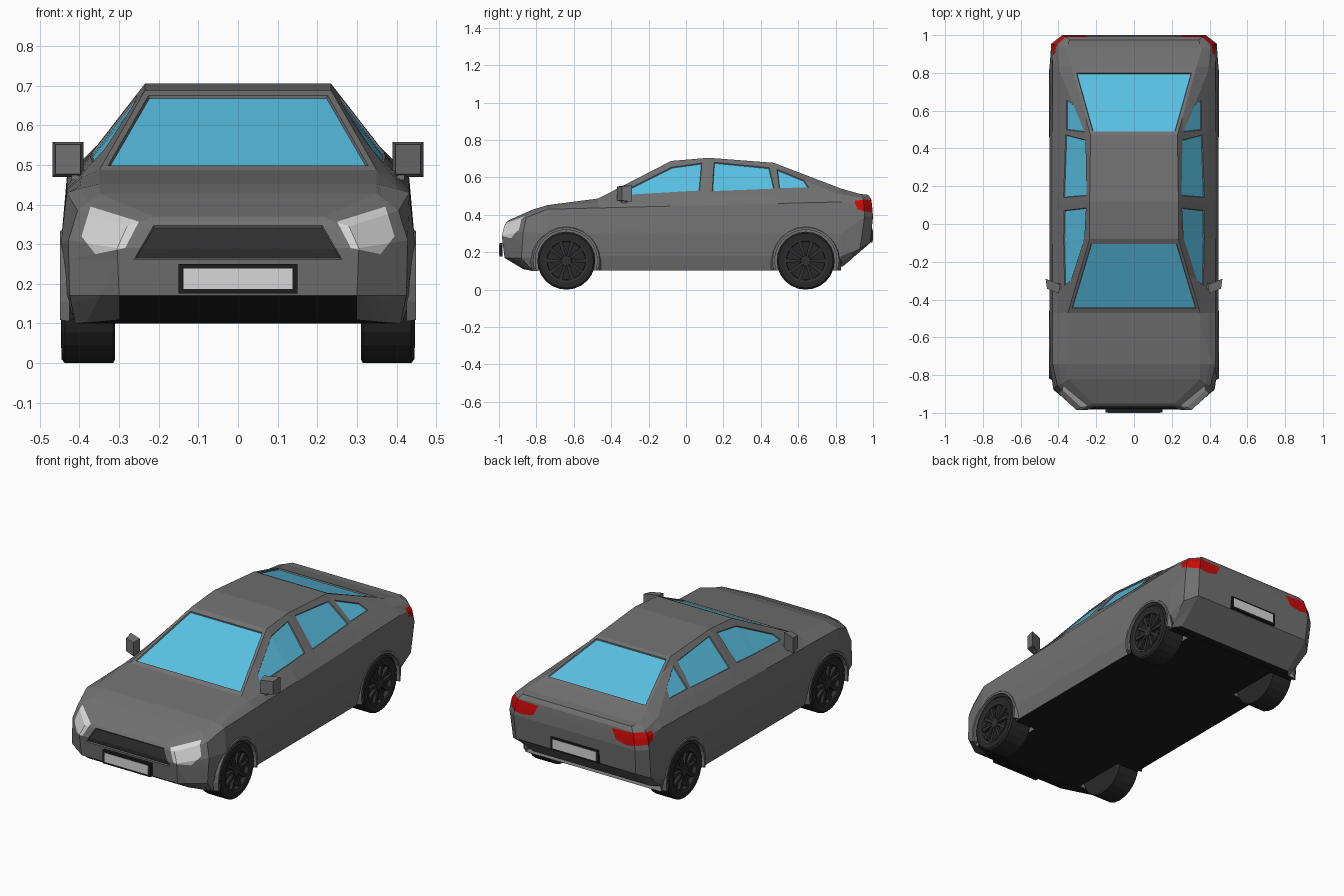
import bpy, bmesh, math
from mathutils import Vector, Matrix

if "Cube" in bpy.data.objects:
    bpy.data.objects.remove(bpy.data.objects["Cube"])


def material(name, r, g, b):
    m = bpy.data.materials.new(name)
    m.diffuse_color = (r, g, b, 1)
    m.use_nodes = True
    m.node_tree.nodes["Principled BSDF"].inputs["Base Color"].default_value = m.diffuse_color
    return m


GREY = material("grey paint", .165, .165, .165)
BLACK = material("black trim", .012, .012, .012)
GLASS = material("blue glass", .10, .53, .77)
WHITE = material("white lamp", .68, .68, .68)
RED = material("red lamp", .60, .003, .003)
GRILLE = material("dark grille", .03, .03, .03)
TYRE = material("tyre rubber", .021, .021, .021)
ALL = [GREY, BLACK, GLASS, WHITE, RED, GRILLE, TYRE]


def make(name, bm, mats):
    bmesh.ops.recalc_face_normals(bm, faces=bm.faces)
    me = bpy.data.meshes.new(name)
    bm.to_mesh(me)
    bm.free()
    for m in mats:
        me.materials.append(m)
    ob = bpy.data.objects.new(name, me)
    bpy.context.collection.objects.link(ob)
    return ob


def box(bm, x0, x1, y0, y1, z0, z1):
    m = Matrix.Translation(((x0 + x1) / 2, (y0 + y1) / 2, (z0 + z1) / 2)) @ \
        Matrix.Diagonal((abs(x1 - x0), y1 - y0, z1 - z0, 1))
    return bmesh.ops.create_cube(bm, size=1, matrix=m)["verts"]


def loft(bm, rings, closed=False):
    """Join equal rings of points with quads; each ring is closed."""
    vs = [[bm.verts.new(p) for p in r] for r in rings]
    n = len(vs[0])
    pairs = list(zip(vs, vs[1:])) + ([(vs[-1], vs[0])] if closed else [])
    for a, b in pairs:
        for i in range(n):
            bm.faces.new((a[i], a[(i + 1) % n], b[(i + 1) % n], b[i]))
    return vs


def paint(bm, outline, axes, direction, mat, depth=0.0, limit=.3):
    """Cut a convex outline into the faces looking along direction, colour and recess it."""
    i, j = axes
    d = Vector(direction)
    cu = sum(p[0] for p in outline) / len(outline)
    cv = sum(p[1] for p in outline) / len(outline)
    bm.normal_update()
    faces = [f for f in bm.faces if f.normal.dot(d) > limit and f.material_index == 0]
    for a, b in zip(outline, outline[1:] + outline[:1]):
        co, no = Vector(), Vector()
        co[i], co[j] = a
        no[i], no[j] = b[1] - a[1], a[0] - b[0]
        if (cu - a[0]) * no[i] + (cv - a[1]) * no[j] > 0:
            no = -no
        no.normalize()
        geom = set(faces)
        for f in faces:
            geom.update(f.edges)
            geom.update(f.verts)
        res = bmesh.ops.bisect_plane(bm, geom=list(geom), dist=1e-5, plane_co=co, plane_no=no)
        faces = [f for f in res["geom"] if isinstance(f, bmesh.types.BMFace)
                 and (f.calc_center_median() - co).dot(no) < 0]
    if depth and faces:
        bm.normal_update()
        bmesh.ops.inset_region(bm, faces=faces, thickness=.003, depth=-depth,
                               use_boundary=True, use_even_offset=True)
    for f in faces:
        f.material_index = mat


# Body: half sections from sill to roof edge, lofted nose to tail
nose = [[(.30, -.87, .11), (.30, -.97, .17), (.305, -.985, .29),
         (.28, -.97, .345), (.235, -.96, .36), (.215, -.95, .37)],
        [(.41, -.82, .10), (.425, -.88, .17), (.428, -.87, .31),
         (.405, -.855, .385), (.38, -.845, .405), (.35, -.82, .428)]]
tail = [[(.41, .80, .12), (.432, .93, .22), (.438, .955, .39),
         (.425, .95, .46), (.405, .945, .49), (.36, .93, .512)],
        [(.37, .84, .125), (.375, .985, .25), (.38, 1.0, .39),
         (.37, .995, .45), (.36, .99, .485), (.34, .975, .507)]]
mid_y = [-.74, -.47, -.08, .12, .47, .83]
belt = [(.40, .44), (.395, .468), (.39, .50), (.39, .505), (.39, .51), (.395, .51)]
roof = [(.35, .452), (.35, .487), (.235, .688), (.235, .705), (.23, .678), (.33, .540)]
sections = list(nose)
for y, d, e in zip(mid_y, belt, roof):
    sections.append([(.425, y, .103), (.442, y, .18), (.447, y, .30),
                     (.432, y, .43 + (y + .74) * .025), (d[0], y, d[1]), (e[0], y, e[1])])
sections += tail
bm = bmesh.new()
rings = loft(bm, [s + [(-x, y, z) for x, y, z in reversed(s)] for s in sections])
for r in (rings[0], rings[-1]):
    for k in range(5):
        bm.faces.new((r[k], r[k + 1], r[10 - k], r[11 - k]))
bmesh.ops.recalc_face_normals(bm, faces=bm.faces)
bm.normal_update()
for f in bm.faces:
    if f.normal.z < -.85:
        f.material_index = 1

# Windscreen and rear window
for pts in ([(.328, -.447), (.226, -.105)], [(.305, .80), (.218, .49)]):
    paint(bm, pts + [(-x, y) for x, y in reversed(pts)], (0, 1), (0, 0, 1), 2, .007)
# Side windows, lamps
side_windows = [[(-.325, .507), (-.30, .543), (-.075, .655), (.085, .677), (.072, .53)],
                [(.14, .527), (.15, .681), (.445, .652), (.472, .54)],
                [(.498, .543), (.487, .643), (.63, .585), (.655, .547)]]
for s in (1, -1):
    for w in side_windows:
        paint(bm, w, (1, 2), (s, 0, 0), 2, .005)
    paint(bm, [(s * x, z) for x, z in [(.395, .32), (.372, .395), (.25, .357), (.285, .29), (.36, .275)]],
          (0, 2), (0, -1, 0), 3)
    paint(bm, [(s * x, z) for x, z in [(.44, .42), (.43, .482), (.23, .475), (.26, .42), (.32, .405)]],
          (0, 2), (0, 1, 0), 4)
    paint(bm, [(.90, .475), (.96, .482), (.96, .415), (.915, .432)], (1, 2), (s, 0, 0), 4, 0, .7)
# Grille
paint(bm, [(.213, .347), (.262, .262), (-.262, .262), (-.213, .347)], (0, 2), (0, -1, 0), 5, .006)
body = make("car_body", bm, ALL)

# Wheel wells cut from the body
bm = bmesh.new()
for s in (1, -1):
    for y in (-.64, .64):
        m = Matrix.Translation((s * .445, y, .155)) @ Matrix.Rotation(math.pi / 2, 4, 'Y')
        bmesh.ops.create_cone(bm, cap_ends=True, segments=24, radius1=.167, radius2=.167,
                              depth=.31, matrix=m)
cutter = make("wheel_well_cutter", bm, [GREY])
cutter.hide_render = True
mod = body.modifiers.new("wells", 'BOOLEAN')
mod.operation, mod.solver, mod.object = 'DIFFERENCE', 'EXACT', cutter
bpy.context.view_layer.objects.active = body
bpy.ops.object.modifier_apply(modifier=mod.name)
bpy.data.objects.remove(cutter)


def circle(x, r, n, s, y):
    return [(s * x, y + r * math.cos(2 * math.pi * k / n), .155 + r * math.sin(2 * math.pi * k / n))
            for k in range(n)]


# Wheels: tyre with dished face, rim ring, spokes and hub; plus arch lips
for s, side in ((1, "right"), (-1, "left")):
    for y, end in ((-.64, "front"), (.64, "rear")):
        bm = bmesh.new()
        prof = [(.31, .145), (.315, .155), (.437, .155), (.445, .146), (.445, .116), (.42, .112)]
        vs = loft(bm, [circle(x, r, 24, s, y) for x, r in prof])
        bm.faces.new(vs[0])
        bm.faces.new(vs[-1])
        make(f"{end}_{side}_tyre", bm, [TYRE])

        bm = bmesh.new()
        loft(bm, [circle(x, r, 24, s, y) for x, r in
                  [(.421, .117), (.447, .117), (.444, .104), (.421, .102)]], closed=True)
        for k in range(10):
            v = box(bm, s * .421, s * .439, y + .02, y + .108, .155 - .011, .155 + .011)
            for p in v:
                if p.co.y < y + .05:
                    p.co.z = .155 + (p.co.z - .155) * .6
            bmesh.ops.rotate(bm, verts=v, cent=(0, y, .155),
                             matrix=Matrix.Rotation(k * math.pi / 5, 3, 'X'))
        vs = loft(bm, [circle(x, r, 12, s, y) for x, r in [(.421, .03), (.442, .027)]])
        bm.faces.new(vs[0])
        bm.faces.new(vs[-1])
        make(f"{end}_{side}_rim", bm, [GRILLE])

        bm = bmesh.new()
        arc = []
        for k in range(15):
            a = math.radians(-15 + 210 * k / 14)
            arc.append([(s * x, y + r * math.cos(a), .155 + r * math.sin(a))
                        for x, r in [(.425, .166), (.449, .166), (.449, .178), (.425, .192)]])
        vs = loft(bm, arc)
        bm.faces.new(vs[0])
        bm.faces.new(vs[-1])
        make(f"{end}_{side}_arch_lip", bm, [GREY])

    # Door mirror: tapered housing on a short arm
    bm = bmesh.new()
    for p in box(bm, s * .39, s * .468, -.355, -.305, .47, .558):
        if p.co.y < -.33:
            p.co.x = s * (.43 + (abs(p.co.x) - .43) * .8)
            p.co.z = .514 + (p.co.z - .514) * .85
        p.co.y += (abs(p.co.x) - .43) * .4
    box(bm, s * .365, s * .42, -.345, -.315, .462, .486)
    make(f"{side}_mirror", bm, [GREY])

# Number plates: black frame with a blank pale plate
for end, s, y, z in (("front", -1, .98, .213), ("rear", 1, .985, .29)):
    bm = bmesh.new()
    box(bm, -.15, .15, min(s * y, s * .998), max(s * y, s * .998), z - .037, z + .037)
    make(f"{end}_plate_frame", bm, [BLACK])
    bm = bmesh.new()
    box(bm, -.137, .137, min(s * .99, s), max(s * .99, s), z - .026, z + .026)
    make(f"{end}_plate", bm, [WHITE])
